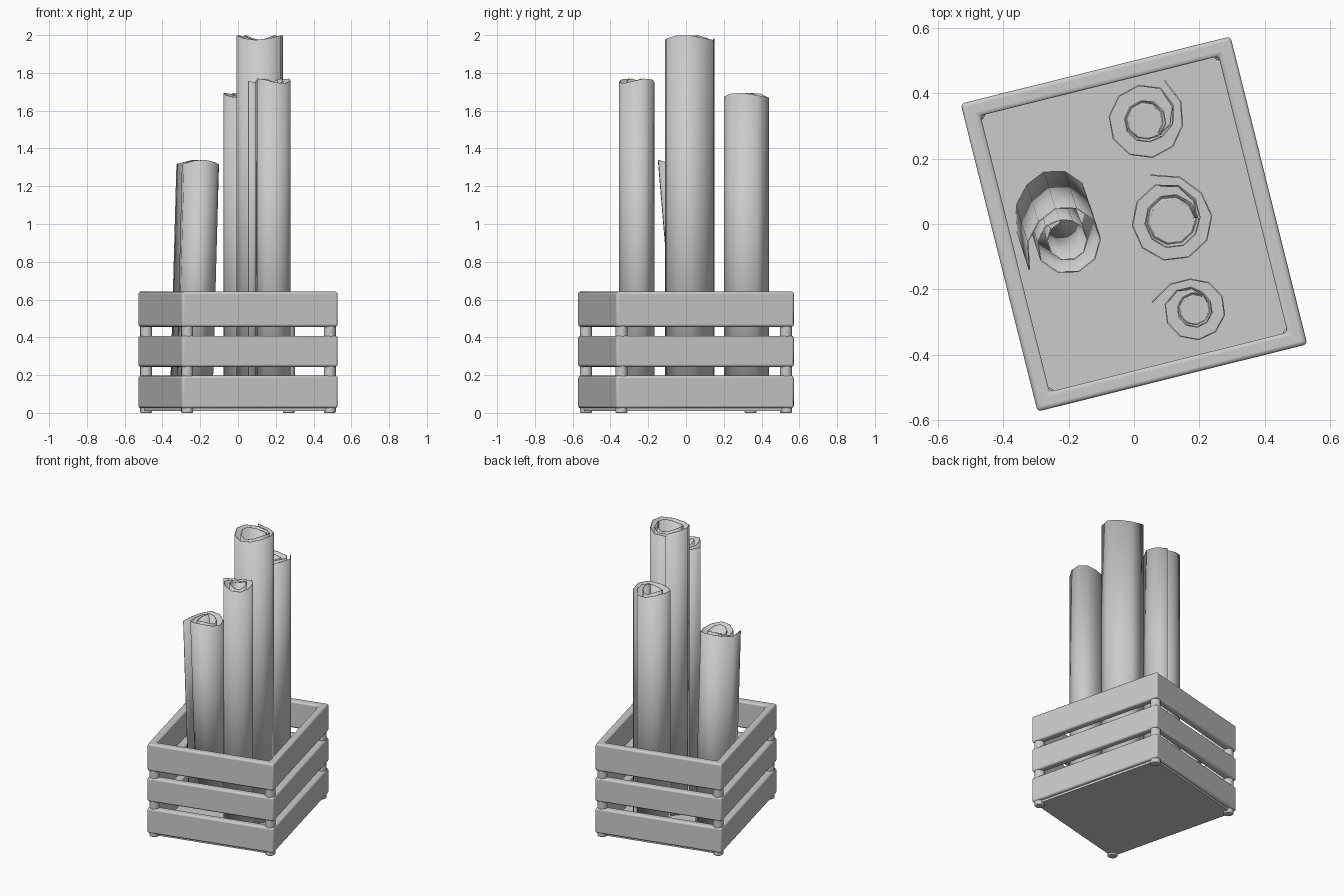
import bpy, bmesh, math
from mathutils import Vector, Matrix

cube = bpy.data.objects.get("Cube")
if cube:
    bpy.data.objects.remove(cube, do_unlink=True)

# One plain grey for everything
grey = bpy.data.materials.new("plain grey")
grey.use_nodes = True
grey.diffuse_color = (0.6, 0.6, 0.6, 1)
grey.node_tree.nodes["Principled BSDF"].inputs["Base Color"].default_value = (0.6, 0.6, 0.6, 1)

TURN = Matrix.Rotation(math.radians(14), 4, 'Z')
HX, HY = 0.425, 0.485      # crate half sizes
WALL = 0.05


def finish(name, bm, bevel=0, angle=35):
    bmesh.ops.recalc_face_normals(bm, faces=bm.faces)
    mesh = bpy.data.meshes.new(name)
    bm.to_mesh(mesh)
    bm.free()
    mesh.materials.append(grey)
    obj = bpy.data.objects.new(name, mesh)
    bpy.context.collection.objects.link(obj)
    if bevel:
        mod = obj.modifiers.new("rounded edges", 'BEVEL')
        mod.width, mod.segments = bevel, 3
    bpy.ops.object.select_all(action='DESELECT')
    obj.select_set(True)
    bpy.context.view_layer.objects.active = obj
    bpy.ops.object.shade_smooth_by_angle(angle=math.radians(angle))
    return obj


def slat_ring(name, z0, z1):
    """One tier of four slats joined around the crate."""
    bm = bmesh.new()
    signs = [(-1, -1), (1, -1), (1, 1), (-1, 1)]
    loops = []
    for inset, z in ((0, z0), (0, z1), (WALL, z1), (WALL, z0)):
        loops.append([bm.verts.new((sx * (HX - inset), sy * (HY - inset), z)) for sx, sy in signs])
    for a, b in zip(loops, loops[1:] + loops[:1]):
        for i in range(4):
            j = (i + 1) % 4
            bm.faces.new((a[i], a[j], b[j], b[i]))
    finish(name, bm, 0.012).matrix_world = TURN


# Crate walls
for name, z0, z1 in (("lower_slats", 0.025, 0.197), ("middle_slats", 0.244, 0.408),
                     ("upper_slats", 0.456, 0.642)):
    slat_ring(name, z0, z1)

# Crate floor
bm = bmesh.new()
bmesh.ops.create_cube(bm, size=1, matrix=Matrix.Translation((0, 0, 0.022)) @
                      Matrix.Diagonal((2 * HX - 0.04, 2 * HY - 0.04, 0.024, 1)))
finish("crate_floor", bm).matrix_world = TURN

# Round corner posts, which also serve as feet
for side, sx in (("right", -1), ("left", 1)):
    for end, sy in (("front", -1), ("back", 1)):
        bm = bmesh.new()
        bmesh.ops.create_cone(bm, cap_ends=True, segments=16, radius1=0.032, radius2=0.032,
                              depth=0.63, matrix=Matrix.Translation(
                                  (sx * (HX - 0.036), sy * (HY - 0.036), 0.315)))
        finish(f"{end}_{side}_post", bm, 0.006).matrix_world = TURN


def paper_roll(name, base, top, height, hole, outer, tail_angle, tail_radius):
    """A loosely coiled sheet: tight inner turn, loose outer turn, loose straight end."""
    bm = bmesh.new()
    sides, turns, z0 = 10, 2.3, 0.034
    count = int(sides * turns)
    base, top = Vector(base), Vector(top)
    rows = []
    for i in range(count + 1):
        back = count - i                       # steps before the loose end
        a = math.radians(tail_angle) - back * 2 * math.pi / sides
        t = i / count
        # inner turn hugs the hole, then the sheet steps out to the outer turn
        step = min(max((t - 0.42) / 0.14, 0), 1)
        r = hole * (1 + 0.1 * t) + (outer * (0.9 + 0.1 * t) - hole * (1 + 0.1 * t)) * step
        if back == 0:
            r = tail_radius
        elif back == 1:
            r = outer + (tail_radius - outer) * 0.35
        taper = 1 - 0.15 * (1 - step)          # hole narrows toward the floor
        d = Vector((math.cos(a), math.sin(a)))
        low, high = base + d * r * taper, top + d * r
        wave = 0.013 * math.sin(2 * a + tail_angle) - 0.013
        rows.append((bm.verts.new((low.x, low.y, z0)),
                     bm.verts.new((high.x, high.y, height + wave))))
    for (a0, a1), (b0, b1) in zip(rows, rows[1:]):
        bm.faces.new((a0, b0, b1, a1))
    obj = finish(name, bm, 0, 40)
    thick = obj.modifiers.new("paper thickness", 'SOLIDIFY')
    thick.thickness, thick.offset = 0.004, 0


# Rolls standing in the crate, the last one leaning
paper_roll("back_roll", (0.035, 0.315), (0.035, 0.315), 1.695, 0.062, 0.115, 65, 0.137)
paper_roll("tall_roll", (0.115, 0.01), (0.115, 0.01), 2.0, 0.08, 0.125, 115, 0.154)
paper_roll("front_roll", (0.185, -0.262), (0.185, -0.262), 1.77, 0.052, 0.095, 170, 0.132)
paper_roll("leaning_roll", (-0.24, 0.06), (-0.205, -0.05), 1.34, 0.06, 0.105, 218, 0.146)
